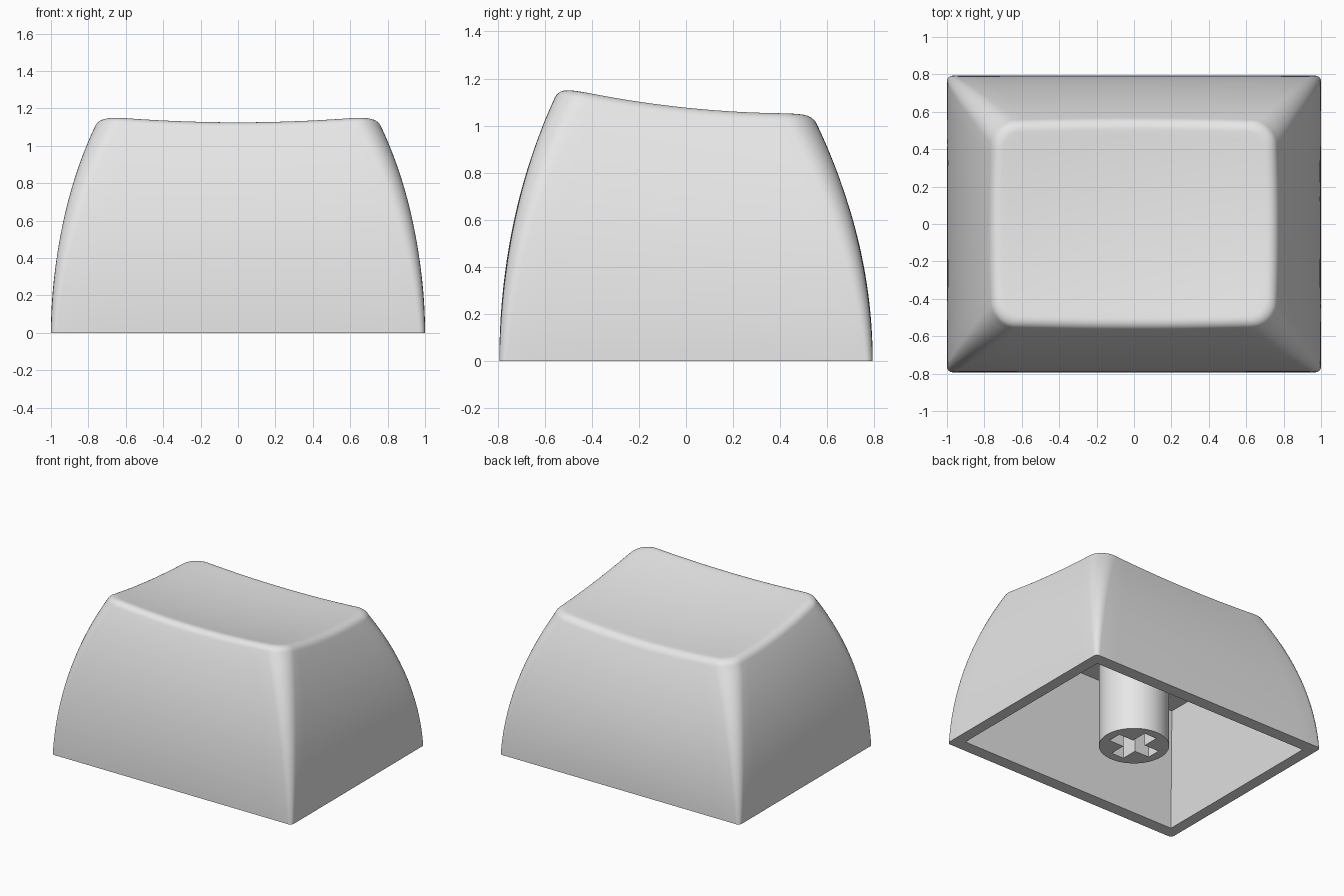
import bpy
import bmesh
from math import sin, cos, radians, pi
from mathutils import Vector

if "Cube" in bpy.data.objects:
    bpy.data.objects.remove(bpy.data.objects["Cube"], do_unlink=True)

grey = bpy.data.materials.new("light_grey")
grey.use_nodes = True
grey.diffuse_color = (0.8, 0.8, 0.8, 1)
grey.node_tree.nodes["Principled BSDF"].inputs["Base Color"].default_value = (0.8, 0.8, 0.8, 1)

EDGE_R = 0.07               # rounding of the top edge
START = 20                  # angle at which the rounding leaves the side wall
EDGE_DROP = EDGE_R * (1 - sin(radians(START)))


def make_object(name, bm):
    bmesh.ops.recalc_face_normals(bm, faces=bm.faces)
    mesh = bpy.data.meshes.new(name)
    bm.to_mesh(mesh)
    bm.free()
    obj = bpy.data.objects.new(name, mesh)
    mesh.materials.append(grey)
    bpy.context.collection.objects.link(obj)
    return obj


def select_only(obj):
    bpy.ops.object.select_all(action='DESELECT')
    obj.select_set(True)
    bpy.context.view_layer.objects.active = obj


def cut(obj, cutter):
    mod = obj.modifiers.new("cut", 'BOOLEAN')
    mod.operation = 'DIFFERENCE'
    mod.solver = 'EXACT'
    mod.object = cutter
    select_only(obj)
    bpy.ops.object.modifier_apply(modifier=mod.name)
    bpy.data.objects.remove(cutter, do_unlink=True)


def smooth(obj, angle):
    select_only(obj)
    bpy.ops.object.shade_smooth_by_angle(angle=radians(angle))


def top_height(x, y):
    """Dished top, higher at the front and at both sides."""
    return 1.077 - 0.104 * y + 0.117 * y * y - 0.035 * (1 - (x / 0.72) ** 2)


def outline(s, inset=0.0, arc=8, straight=14):
    """Rounded rectangle at side height s (0 base, 1 top), sides slightly bowed."""
    a = 1 - 0.225 * s * s - inset
    b = 0.793 - 0.225 * s * s - inset
    r = 0.03 + 0.1 * s - inset * 0.6
    pts = []
    for q, (sx, sy) in enumerate([(1, 1), (-1, 1), (-1, -1), (1, -1)]):
        for i in range(arc + 1):
            t = (q + i / arc) * pi / 2
            pts.append(Vector((sx * (a - r) + r * cos(t), sy * (b - r) + r * sin(t))))
        # straight run to the next corner
        end = pts[-1].copy()
        nxt = Vector((-end.x, end.y)) if q % 2 == 0 else Vector((end.x, -end.y))
        pts += [end.lerp(nxt, i / straight) for i in range(1, straight)]
    return [(p.x * (1 - 0.02 * s * (p.y / b) ** 2),
             p.y * (1 - 0.025 * s * (p.x / a) ** 2)) for p in pts]


# Cap body: side walls, rounded edge, dished top
bm = bmesh.new()
rings = []
STEPS = 24
for i in range(STEPS + 1):
    s = i / STEPS
    rings.append([(x, y, s * (top_height(x, y) - EDGE_DROP)) for x, y in outline(s)])
for i in range(1, 8):
    t = radians(START + (90 - START) * i / 7)
    inset = EDGE_R * (cos(radians(START)) - cos(t))
    drop = EDGE_R * (1 - sin(t))
    rings.append([(x, y, top_height(x, y) - drop) for x, y in outline(1, inset)])
rim = rings[-1]
for i in range(1, 14):
    k = 1 - i / 14
    rings.append([(x * k, y * k, top_height(x * k, y * k)) for x, y, z in rim])

loops = [[bm.verts.new(p) for p in ring] for ring in rings]
count = len(loops[0])
for low, high in zip(loops, loops[1:]):
    for i in range(count):
        j = (i + 1) % count
        bm.faces.new((low[i], low[j], high[j], high[i]))
centre = bm.verts.new((0, 0, top_height(0, 0)))
for i in range(count):
    bm.faces.new((loops[-1][i], loops[-1][(i + 1) % count], centre))
bm.faces.new(loops[0][::-1])
cap = make_object("cap_body", bm)

# Tapered hollow under the cap
ROOF = 0.788
bm = bmesh.new()
bmesh.ops.create_cube(bm, size=2)
for v in bm.verts:
    up = v.co.z > 0
    v.co.x *= 0.77 if up else 0.925
    v.co.y *= 0.515 if up else 0.711
    v.co.z = ROOF if up else -0.05
cut(cap, make_object("hollow_cutter", bm))
smooth(cap, 35)

# Round stem under the roof
bm = bmesh.new()
bmesh.ops.create_cone(bm, cap_ends=True, segments=64, radius1=0.24, radius2=0.24, depth=ROOF + 0.03)
bmesh.ops.translate(bm, verts=bm.verts, vec=(0, 0, (ROOF + 0.03) / 2))
stem = make_object("stem", bm)

# Cross-shaped socket in the stem
LONG, THIN, DEPTH = 0.175, 0.052, 0.4
bm = bmesh.new()
corners = []
for ux, uy in [(1, 0), (0, 1), (-1, 0), (0, -1)]:
    for along, side in [(LONG, -THIN), (LONG, THIN), (THIN, THIN)]:
        corners.append(bm.verts.new((ux * along - uy * side, uy * along + ux * side, -0.05)))
base = bm.faces.new(corners)
grown = bmesh.ops.extrude_face_region(bm, geom=[base])
bmesh.ops.translate(bm, vec=(0, 0, DEPTH + 0.05),
                    verts=[g for g in grown["geom"] if isinstance(g, bmesh.types.BMVert)])
cut(stem, make_object("cross_cutter", bm))
smooth(stem, 35)
